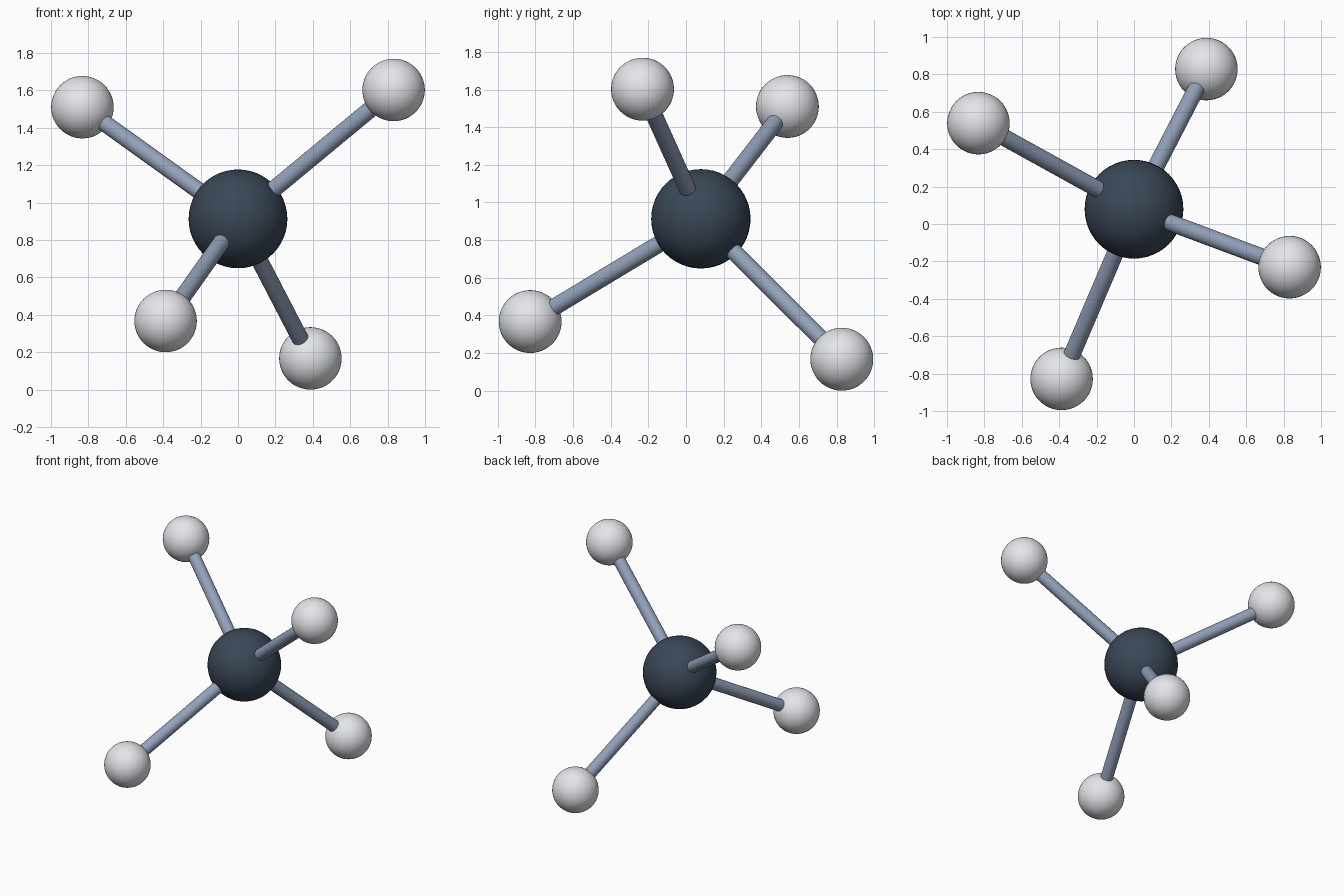
import bpy
from mathutils import Vector

if "Cube" in bpy.data.objects:
    bpy.data.objects.remove(bpy.data.objects["Cube"])


def material(name, rgb):
    m = bpy.data.materials.new(name)
    m.diffuse_color = (*rgb, 1)
    m.use_nodes = True
    m.node_tree.nodes["Principled BSDF"].inputs["Base Color"].default_value = m.diffuse_color
    return m


def finish(name, mat):
    ob = bpy.context.object
    ob.name = name
    ob.data.materials.append(mat)
    bpy.ops.object.shade_smooth_by_angle()
    return ob


def ball(name, centre, radius, mat):
    bpy.ops.mesh.primitive_uv_sphere_add(segments=48, ring_count=24, radius=radius, location=centre)
    return finish(name, mat)


def rod(name, a, b, radius, mat):
    d = b - a
    bpy.ops.mesh.primitive_cylinder_add(vertices=32, radius=radius, depth=d.length,
                                        location=(a + b) / 2,
                                        rotation=d.to_track_quat('Z', 'Y').to_euler())
    return finish(name, mat)


dark = material("dark_blue", (0.042, 0.063, 0.095))
pale = material("pale_grey", (0.78, 0.79, 0.82))
steel = material("blue_grey", (0.29, 0.36, 0.49))

# Central atom
centre = Vector((0, 0.079, 0.913))
ball("central_atom", centre, 0.264, dark)

# Four outer atoms in a tetrahedron, each joined by a bond
outer = {
    "upper_right": (0.832, -0.231, 1.602),
    "upper_left": (-0.832, 0.539, 1.510),
    "lower_front": (-0.387, -0.828, 0.367),
    "lower_back": (0.387, 0.828, 0.167),
}
for name, p in outer.items():
    p = Vector(p)
    ball(name + "_atom", p, 0.167, pale)
    rod(name + "_bond", centre, p, 0.045, steel)
